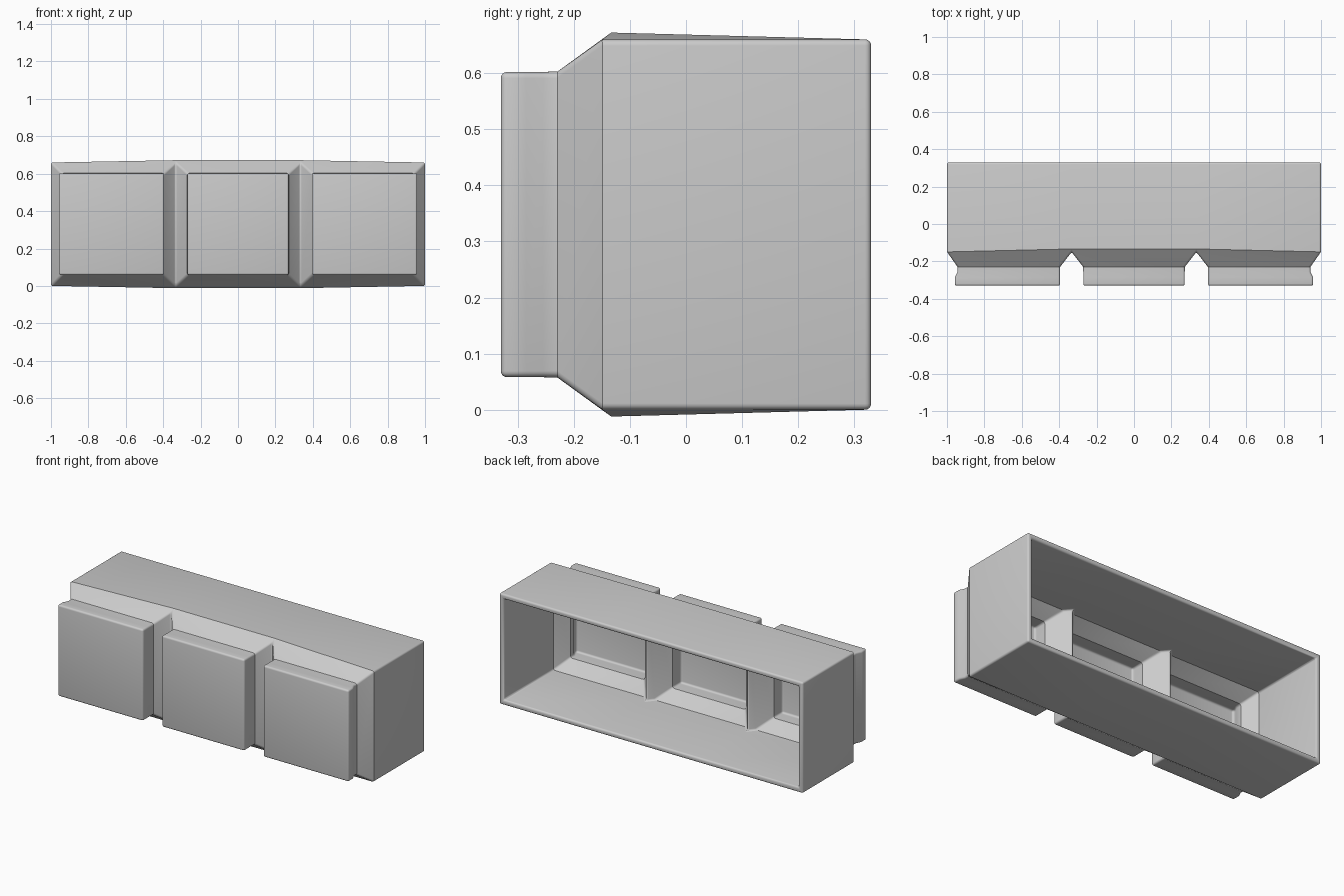
import bpy, bmesh, math

cube = bpy.data.objects.get("Cube")
if cube:
    bpy.data.objects.remove(cube, do_unlink=True)

HEIGHT = 0.66
SEAM = 1 / 3          # x of the valleys between the three pads

# Depth profiles: y, inset of top and bottom, inset at outer ends, inset beside a valley
OUTER = [(-0.33, 0.058, 0.042, 0.062), (-0.285, 0.058, 0.042, 0.062),
         (-0.255, 0.058, 0.057, 0.062), (-0.23, 0.058, 0.057, 0.062),
         (-0.15, 0, 0, 0), (0.33, 0, 0, 0)]
INNER = [(-0.30, 0.088, 0.072, 0.092), (-0.28, 0.088, 0.072, 0.092),
         (-0.25, 0.088, 0.087, 0.092), (-0.22, 0.088, 0.087, 0.092),
         (-0.14, 0.03, 0.03, 0.03), (-0.10, 0.03, 0.03, 0), (0.33, 0.03, 0.03, 0)]

bm = bmesh.new()


def ring(row, x0, x1):
    """Rectangular section of one pad: bottom, right, top, left order."""
    y, dz, end, gap = row
    left = x0 + (end if x0 == -1 else gap)
    right = x1 - (end if x1 == 1 else gap)
    return [bm.verts.new(p) for p in ((left, y, dz), (right, y, dz),
                                      (right, y, HEIGHT - dz), (left, y, HEIGHT - dz))]


def skin(profile, x0, x1):
    """Loft a pad front to back, leaving the last stretch open at the valleys."""
    rings = [ring(row, x0, x1) for row in profile]
    bm.faces.new(rings[0])
    for i, (a, b) in enumerate(zip(rings, rings[1:])):
        for k in range(4):
            at_valley = (k == 1 and x1 != 1) or (k == 3 and x0 != -1)
            if at_valley and i == len(rings) - 2:
                continue
            n = (k + 1) % 4
            bm.faces.new((a[k], a[n], b[n], b[k]))
    return rings[-1]


# Three pads side by side, each with outer skin, cavity and back rim
for x0, x1 in ((-1, -SEAM), (-SEAM, SEAM), (SEAM, 1)):
    out_rim = skin(OUTER, x0, x1)
    in_rim = skin(INNER, x0, x1)
    for k in range(4):
        if (k == 1 and x1 != 1) or (k == 3 and x0 != -1):
            continue
        n = (k + 1) % 4
        bm.faces.new((out_rim[k], out_rim[n], in_rim[n], in_rim[k]))

bmesh.ops.remove_doubles(bm, verts=bm.verts, dist=1e-4)
bmesh.ops.recalc_face_normals(bm, faces=bm.faces)

# Round every strong corner, keep the shallow slope breaks crisp
corners = [e for e in bm.edges
           if e.is_manifold and e.calc_face_angle(0) > math.radians(40)]
bmesh.ops.bevel(bm, geom=corners, offset=0.011, offset_type='OFFSET', segments=4,
                profile=0.5, affect='EDGES', clamp_overlap=False)

mesh = bpy.data.meshes.new("padded_shell")
bm.to_mesh(mesh)
bm.free()
shell = bpy.data.objects.new("padded_shell", mesh)
bpy.context.collection.objects.link(shell)

# Plain grey material
grey = bpy.data.materials.new("plain_grey")
grey.use_nodes = True
colour = (0.6, 0.6, 0.6, 1)
grey.diffuse_color = colour
grey.node_tree.nodes["Principled BSDF"].inputs["Base Color"].default_value = colour
mesh.materials.append(grey)

bpy.ops.object.select_all(action='DESELECT')
shell.select_set(True)
bpy.context.view_layer.objects.active = shell
bpy.ops.object.shade_smooth_by_angle(angle=math.radians(30))
